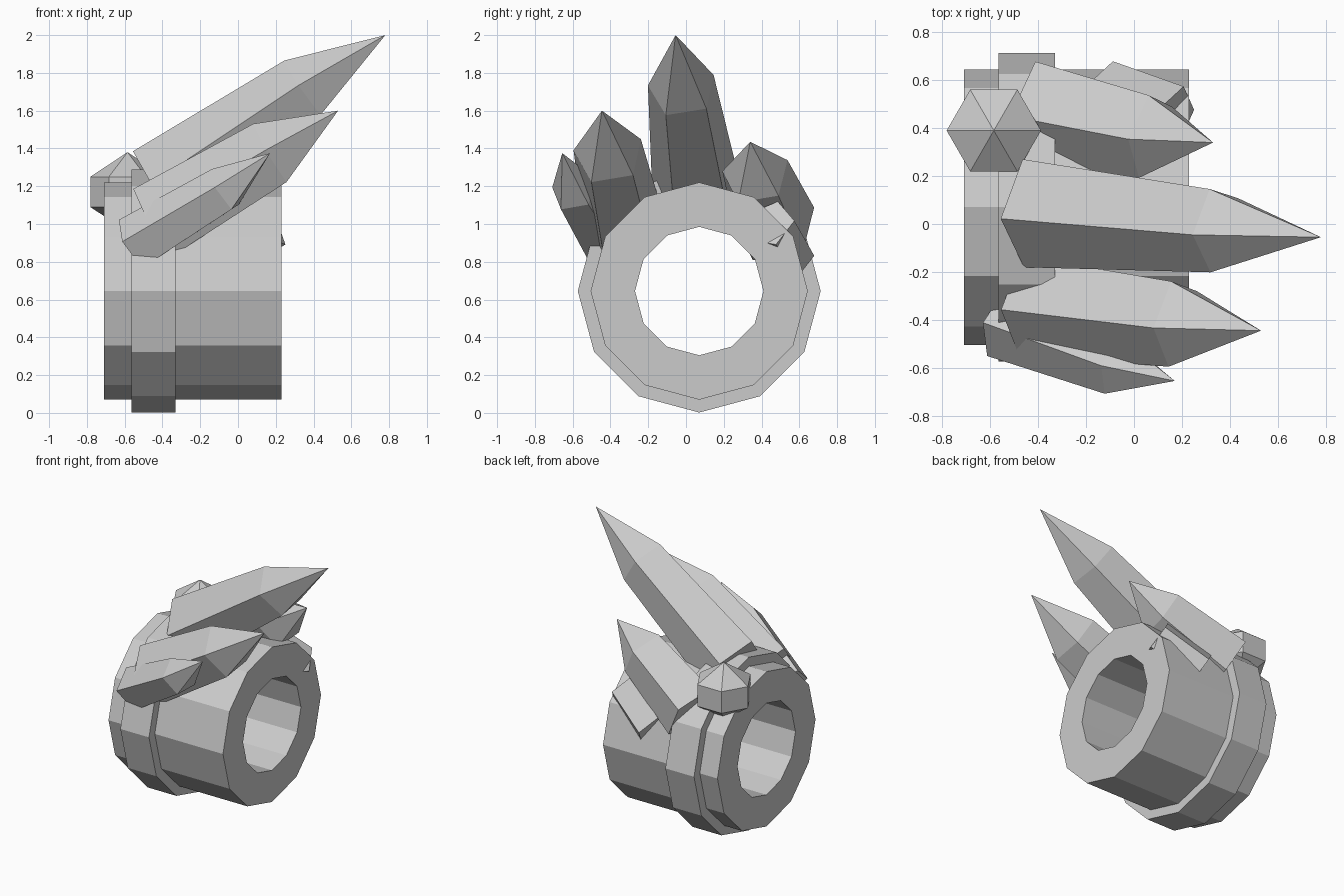
import bpy, bmesh, math
from mathutils import Vector

cube = bpy.data.objects.get("Cube")
if cube:
    bpy.data.objects.remove(cube, do_unlink=True)

STONE = (0.6, 0.6, 0.6, 1.0)
stone = bpy.data.materials.new("pale_grey")
stone.use_nodes = True
stone.diffuse_color = STONE
stone.node_tree.nodes["Principled BSDF"].inputs["Base Color"].default_value = STONE


def finish(bm, name):
    bmesh.ops.recalc_face_normals(bm, faces=bm.faces)
    mesh = bpy.data.meshes.new(name)
    bm.to_mesh(mesh)
    bm.free()
    mesh.materials.append(stone)
    obj = bpy.data.objects.new(name, mesh)
    bpy.context.collection.objects.link(obj)
    return obj


def loop_at(bm, centre, axis, radius, sides, start):
    """Ring of vertices around centre, square to axis."""
    a = Vector(axis).normalized()
    side = Vector((0, 0, 1)).cross(a)
    side = side.normalized() if side.length > 0.01 else Vector((0, 1, 0))
    up = a.cross(side)
    angles = [math.radians(start) + math.tau * i / sides for i in range(sides)]
    return [bm.verts.new(Vector(centre) + radius * (side * math.cos(t) + up * math.sin(t)))
            for t in angles]


def bridge(bm, first, second):
    for i in range(len(first)):
        j = (i + 1) % len(first)
        bm.faces.new((first[i], first[j], second[j], second[i]))


def cap(bm, loop, tip=None):
    """Close a loop flat, or with a point."""
    if tip is None:
        bm.faces.new(loop)
        return
    point = bm.verts.new(tip)
    for i in range(len(loop)):
        bm.faces.new((loop[i], loop[(i + 1) % len(loop)], point))


def tube(name, x0, x1, outer, inner):
    """Twelve-sided hollow ring lying along x."""
    bm = bmesh.new()
    loops = [loop_at(bm, (x, 0.07, 0.645), (1, 0, 0), r, 12, 0)
             for x, r in ((x0, inner), (x0, outer), (x1, outer), (x1, inner))]
    for k in range(4):
        bridge(bm, loops[k], loops[(k + 1) % 4])
    return finish(bm, name)


def crystal(name, base, shoulder, r0, r1, tip=None, root=None, sides=5, start=101):
    """Faceted shard from base to shoulder, closed by a tip or a flat cap."""
    bm = bmesh.new()
    axis = Vector(shoulder) - Vector(base)
    low = loop_at(bm, base, axis, r0, sides, start)
    high = loop_at(bm, shoulder, axis, r1, sides, start)
    bridge(bm, low, high)
    cap(bm, low, root)
    cap(bm, high, tip)
    return finish(bm, name)


# Ring body and raised band
tube("ring_body", -0.71, 0.23, 0.575, 0.34)
tube("ring_band", -0.565, -0.33, 0.643, 0.45)

# Leaning crystals
crystal("large_crystal", (-0.42, 0.055, 1.19), (0.35, -0.02, 1.715), 0.24, 0.185,
        (0.78, -0.055, 2.0))
crystal("front_crystal", (-0.44, -0.33, 1.0), (0.18, -0.41, 1.37), 0.22, 0.19,
        (0.53, -0.445, 1.6))
crystal("back_crystal", (-0.40, 0.47, 0.99), (0.07, 0.37, 1.26), 0.23, 0.185,
        (0.33, 0.34, 1.435))
crystal("low_front_crystal", (-0.55, -0.41, 0.89), (-0.07, -0.59, 1.18), 0.155, 0.13,
        (0.17, -0.655, 1.375))

# Blunt shard sunk in the back of the ring
crystal("blunt_crystal", (-0.125, 0.545, 0.815), (0.17, 0.44, 1.0), 0.14, 0.14, start=8)

# Upright crystal, pointed at both ends
crystal("upright_crystal", (-0.585, 0.39, 1.09), (-0.585, 0.39, 1.25), 0.197, 0.197,
        (-0.585, 0.39, 1.38), (-0.585, 0.39, 0.96), sides=6, start=90)
